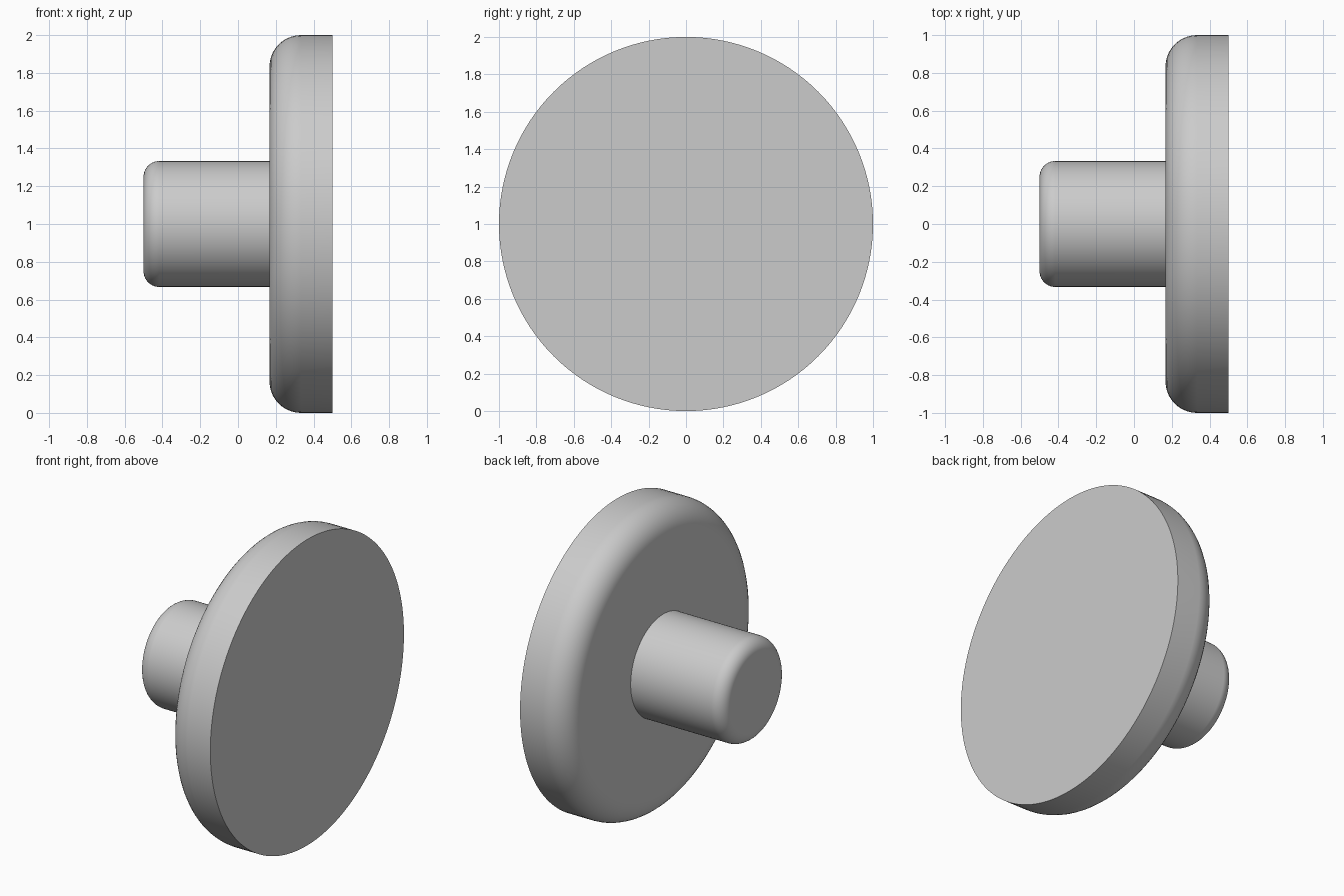
import bpy
import bmesh
from math import cos, sin, pi, radians
from mathutils import Matrix, Vector

cube = bpy.data.objects.get("Cube")
if cube:
    bpy.data.objects.remove(cube, do_unlink=True)

SEGMENTS = 128
FILLET_STEPS = 10

# Main dimensions
STEM_RADIUS, STEM_END, STEM_FILLET = 1 / 3, -0.5, 1 / 12
DISC_RADIUS, DISC_BACK, DISC_FACE, DISC_FILLET = 1.0, 1 / 6, 0.5, 1 / 6

grey = bpy.data.materials.new("light grey")
grey.use_nodes = True
colour = (0.6, 0.6, 0.6, 1)
grey.diffuse_color = colour
grey.node_tree.nodes["Principled BSDF"].inputs["Base Color"].default_value = colour


def rounded_corner(x, radius, fillet):
    """Quarter arc from the end face at x to the outer wall."""
    angles = [pi / 2 * i / FILLET_STEPS for i in range(FILLET_STEPS + 1)]
    return [(x + fillet * (1 - cos(a)), radius - fillet * (1 - sin(a))) for a in angles]


def lathe(name, profile):
    """Turn an (x, radius) profile around the horizontal axis."""
    bm = bmesh.new()
    rings = []
    for x, r in profile:
        ring = bmesh.ops.create_circle(
            bm, segments=SEGMENTS, radius=r,
            matrix=Matrix.Translation(Vector((x, 0, 1))) @ Matrix.Rotation(pi / 2, 4, "Y"))
        rings.append(ring["verts"])
    for a, b in zip(rings, rings[1:]):
        for i in range(SEGMENTS):
            j = (i + 1) % SEGMENTS
            bm.faces.new((a[i], a[j], b[j], b[i]))
    bm.faces.new(rings[0])
    bm.faces.new(rings[-1])
    bmesh.ops.recalc_face_normals(bm, faces=bm.faces)
    mesh = bpy.data.meshes.new(name)
    bm.to_mesh(mesh)
    bm.free()
    mesh.materials.append(grey)
    obj = bpy.data.objects.new(name, mesh)
    bpy.context.collection.objects.link(obj)
    bpy.ops.object.select_all(action="DESELECT")
    obj.select_set(True)
    bpy.context.view_layer.objects.active = obj
    bpy.ops.object.shade_smooth_by_angle(angle=radians(30))
    # Keep the flat faces evenly shaded next to the fillets
    normals = obj.modifiers.new("flat face normals", "WEIGHTED_NORMAL")
    normals.keep_sharp = True
    return obj


# Rounded stem, shoulder, and rounded disc turned as one solid
profile = rounded_corner(STEM_END, STEM_RADIUS, STEM_FILLET)
profile.append((DISC_BACK, STEM_RADIUS))
profile += rounded_corner(DISC_BACK, DISC_RADIUS, DISC_FILLET)
profile.append((DISC_FACE, DISC_RADIUS))
lathe("disc_with_stem", profile)
